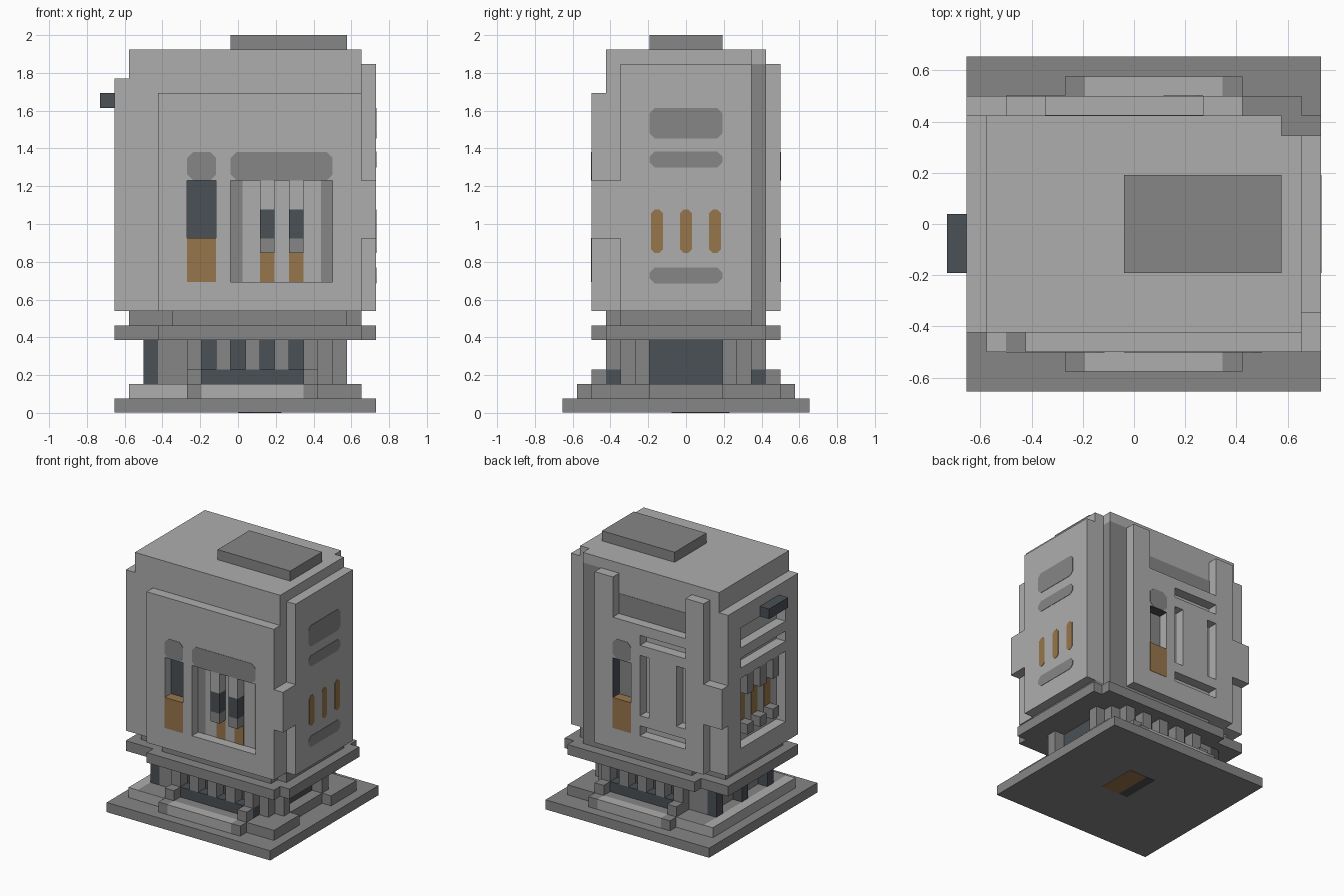
import bpy, bmesh
from mathutils import Vector

if "Cube" in bpy.data.objects:
    bpy.data.objects.remove(bpy.data.objects["Cube"], do_unlink=True)

U = 1 / 13  # one building module


def material(name, r, g, b):
    m = bpy.data.materials.new(name)
    m.use_nodes = True
    m.diffuse_color = (r, g, b, 1)
    m.node_tree.nodes["Principled BSDF"].inputs["Base Color"].default_value = (r, g, b, 1)
    return m


LIGHT = material("light grey", .42, .42, .42)
GREY = material("mid grey", .24, .24, .24)
SLATE = material("dark slate", .07, .082, .092)
AMBER = material("dull amber", .31, .18, .072)


def finish(name, bm, mat):
    bmesh.ops.recalc_face_normals(bm, faces=bm.faces[:])
    me = bpy.data.meshes.new(name)
    bm.to_mesh(me)
    bm.free()
    ob = bpy.data.objects.new(name, me)
    bpy.context.scene.collection.objects.link(ob)
    if mat:
        me.materials.append(mat)
    return ob


def boxes(name, mat, *spans):
    """Boxes in module units, each (x0, x1, y0, y1, z0, z1)."""
    bm = bmesh.new()
    for x0, x1, y0, y1, z0, z1 in spans:
        new = bmesh.ops.create_cube(bm, size=1)["verts"]
        for v in new:
            v.co = Vector(((x0 + x1) / 2 + v.co.x * (x1 - x0),
                           (y0 + y1) / 2 + v.co.y * (y1 - y0),
                           (z0 + z1) / 2 + v.co.z * (z1 - z0))) * U
    return finish(name, bm, mat)


def both(name, mat, *spans):
    """Same boxes on the front and on the back."""
    flipped = [(a, b, -d, -c, e, f) for a, b, c, d, e, f in spans]
    return boxes(name, mat, *spans, *flipped)


def plate(name, mat, axis, plane, side, a0, a1, z0, z1, r=0.25):
    """Thin painted plate with clipped corners on a wall."""
    outline = [(a0 + r, z0), (a1 - r, z0), (a1, z0 + r), (a1, z1 - r),
               (a1 - r, z1), (a0 + r, z1), (a0, z1 - r), (a0, z0 + r)]
    bm = bmesh.new()

    def place(a, z, d):
        p = plane + side * d
        return Vector((p, a, z) if axis == "x" else (a, p, z)) * U

    inner = [bm.verts.new(place(a, z, -.02)) for a, z in outline]
    outer = [bm.verts.new(place(a, z, .035)) for a, z in outline]
    bm.faces.new(outer)
    bm.faces.new(inner)
    for i in range(len(outline)):
        j = (i + 1) % len(outline)
        bm.faces.new((inner[i], inner[j], outer[j], outer[i]))
    bmesh.ops.remove_doubles(bm, verts=bm.verts[:], dist=1e-6)
    return finish(name, bm, mat)


def carve(ob, *spans):
    """Cut box openings and bake the result."""
    cutter = boxes("opening_cutter", None, *spans)
    cutter.hide_render = True
    mod = ob.modifiers.new("openings", "BOOLEAN")
    mod.operation, mod.solver, mod.object = "DIFFERENCE", "EXACT", cutter
    deps = bpy.context.evaluated_depsgraph_get()
    ob.data = bpy.data.meshes.new_from_object(ob.evaluated_get(deps))
    ob.modifiers.clear()
    bpy.data.objects.remove(cutter, do_unlink=True)


# Base slab, raised a hair for the flush patches underneath
boxes("base_slab", GREY, (-8.5, 9.5, -8.5, 8.5, .04, 1))
boxes("base_patch_amber", AMBER, (1, 3, -1, 3, 0, .05))
boxes("base_patch_slate", SLATE, (0, 1, -1, 3, 0, .05))

# Second step with a notch on the left side
boxes("second_step", GREY, (-6.5, 7.5, -6.5, 6.5, 1, 2),
      (7.5, 8.5, -6.5, -2.5, 1, 2), (7.5, 8.5, 2.5, 6.5, 1, 2))
boxes("side_floor", LIGHT, (-7.5, -6.5, -6.5, 6.5, 1, 2))
both("door_step", LIGHT, (-2.5, 4.5, -7.5, -6.5, 1, 2))
both("door_step_ends", GREY, (-3.5, -2.5, -7.5, -6.5, 1, 2), (4.5, 5.5, -7.5, -6.5, 1, 2))
for s in (-1, 1):
    plate("step_stripe", LIGHT, "y", s * 6.5, s, -6.5, -3.5, 1, 2, 0)

# Undercroft: slate core, corner piers, hanging teeth
boxes("undercroft_core", SLATE, (-4.5, 6.4, -4.4, 4.4, 2, 5))
both("corner_piers", GREY, (-5.5, -2.5, -4.5, -2.5, 2, 5), (4.5, 6.5, -4.5, -2.5, 2, 5),
     (6.5, 7.5, -3.5, -2.5, 2, 5), (-3.5, -2.5, -5.5, -4.5, 2, 5), (4.5, 5.5, -5.5, -4.5, 3, 5))
both("hanging_teeth", GREY, *[(x, x + 1, -5.5, -4.4, 3, 5) for x in (-1.5, .5, 2.5)])
both("slate_sill", SLATE, (-2.5, 5.5, -5.5, -4.4, 2, 3))
both("step_posts", GREY, (-3.5, -2.5, -6.5, -5.5, 2, 3), (4.5, 5.5, -6.5, -5.5, 2, 3))
boxes("side_posts", SLATE, *[(-6.5, -5.5, y, y + 1, 2, 5) for y in (-4.5, -.5, 3.5)])
boxes("side_core", GREY, (-5.5, -4.5, -2.5, 2.5, 2, 5))

# Cornice rings below the body
boxes("lower_cornice", GREY, (-8.5, 9.5, -5.5, 5.5, 5, 6))
both("lower_cornice_lip", GREY, (-5.5, 8.5, -6.5, -5.5, 5, 6))
boxes("upper_cornice", GREY, (-7.5, 8.5, -4.5, 4.5, 6, 7))
both("upper_cornice_lip", GREY, (-4.5, 7.5, -5.5, -4.5, 6, 7))

# Main body
boxes("body_core", LIGHT, (-7.5, 7.5, -5.5, 4.5, 7, 25), (7.5, 8.5, -5.5, 4.5, 7, 25),
      (-7.5, 5.5, 4.5, 5.5, 7, 25), (5.5, 7.5, 4.5, 5.5, 24, 25))
boxes("corner_post", GREY, (5.5, 7.5, 4.5, 5.5, 7, 24))
boxes("roof_box", GREY, (-.5, 7.5, -2.5, 2.5, 25, 26))

# Front panel with two window openings
front = boxes("front_panel", LIGHT, (-5.5, 8.5, -6.5, -5.5, 7, 22))
carve(front, (-3.5, -1.5, -7, -5.5, 12, 16), (-.5, 6.5, -7, -5.5, 9, 16))
boxes("front_corner_block", LIGHT, (8.5, 9.5, -6.5, -4.5, 12, 16))
plate("small_window_back", SLATE, "y", -5.5, -1, -3.5, -1.5, 12, 16, 0)
boxes("small_window_sill", AMBER, (-3.5, -1.5, -6.53, -5.5, 9, 12.03))
plate("small_window_arch", GREY, "y", -6.5, -1, -3.5, -1.5, 16, 17.95, .4)
plate("large_window_arch", GREY, "y", -6.5, -1, -.5, 6.5, 16, 17.95, .4)
for x in (-.5, 5.7):
    plate("large_window_side", GREY, "y", -5.5, -1, x, x + .8, 9, 16, 0)
for x in (1.5, 3.5):
    boxes("window_bar_top", LIGHT, (x, x + 1, -6.5, -5.5, 14, 16))
    boxes("window_bar_middle", SLATE, (x, x + 1, -6.5, -5.5, 12, 14))
    boxes("window_bar_end", GREY, (x, x + 1, -6.5, -5.5, 11, 12))
    plate("window_bar_glow", AMBER, "y", -5.5, -1, x, x + 1, 9, 11, 0)

# Back panel with pilasters, slots and one window
back = boxes("back_panel", LIGHT, (-6.5, 5.5, 5.5, 6.5, 7, 20))
carve(back, (1.5, 3.5, 5.5, 7, 12, 16), (-.5, .5, 5.5, 7, 11, 17), (-4.5, -3.5, 5.5, 7, 11, 17),
      (-4.5, .5, 5.5, 7, 18, 19), (-4.5, .5, 5.5, 7, 9, 10))
boxes("back_pilasters", LIGHT, (-6.5, -4.5, 5.5, 6.5, 20, 24), (3.5, 5.5, 5.5, 6.5, 20, 24))
boxes("back_corner_block", LIGHT, (-8.5, -6.5, 5.5, 6.5, 12, 16))
plate("back_band", GREY, "y", 5.5, 1, -4.5, 3.5, 20, 22, 0)
plate("back_window_back", GREY, "y", 5.5, 1, 1.5, 3.5, 12, 16, 0)
plate("back_window_jamb", SLATE, "x", 3.5, -1, 5.5, 6.5, 12, 16, 0)
boxes("back_window_lintel", SLATE, (1.5, 3.5, 5.5, 6.5, 15.95, 16.02))
plate("back_window_arch", GREY, "y", 6.5, 1, 1.5, 3.5, 16, 17.95, .4)
boxes("back_window_sill", AMBER, (1.5, 3.5, 5.5, 6.53, 9, 12.03))

# Left side panel with painted vents
boxes("left_panel", LIGHT, (8.5, 9.5, -4.5, 4.5, 7, 24))
for z0, z1 in ((19, 21), (17, 18), (9, 10)):
    plate("left_vent", GREY, "x", 9.5, 1, -2.5, 2.5, z0 - .1, z1, .35)
for y in (-2.5, -.5, 1.5):
    plate("left_lamp", AMBER, "x", 9.5, 1, y + .1, y + .9, 11, 14)

# Right side panel with open vents, bars and a slate bracket
right = boxes("right_panel", LIGHT, (-8.5, -7.5, -5.5, 5.5, 7, 23))
carve(right, (-9, -7.5, -3.5, 3.5, 19, 21), (-9, -7.5, -3.5, 3.5, 17, 18),
      (-9, -7.5, -3.5, 3.5, 9, 16))
boxes("right_bracket", SLATE, (-9.5, -8.5, -2.5, .5, 21, 22))
for y in (-2.5, -.5, 1.5):
    boxes("right_bar", GREY, (-8.5, -7.5, y, y + 1, 14, 16))
    boxes("right_stub", GREY, (-8.5, -7.5, y, y + 1, 10, 11))
    plate("right_lamp", AMBER, "x", -7.5, -1, y, y + 1, 11, 14, 0)
